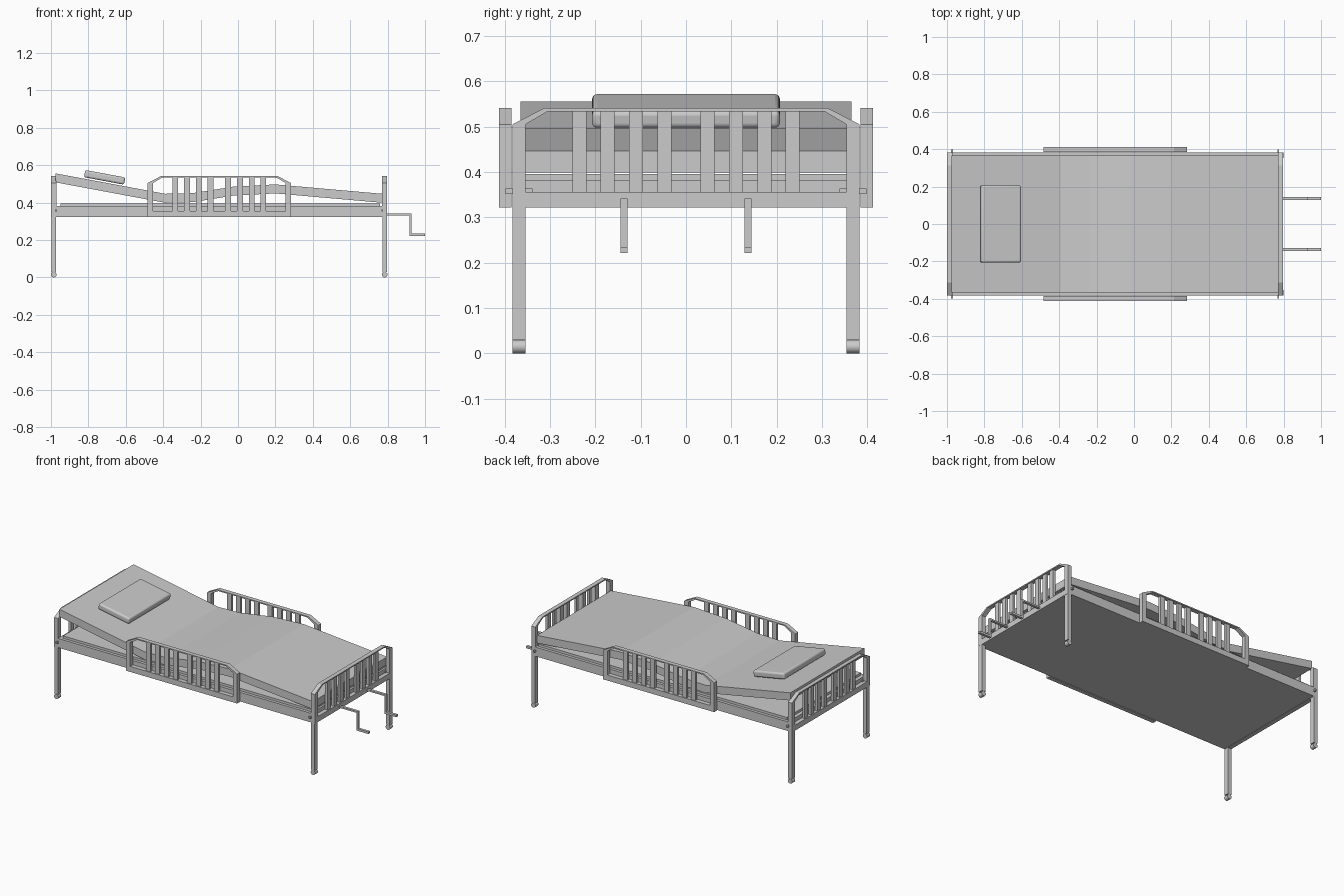
import bpy, bmesh, math
from mathutils import Matrix, Vector

cube = bpy.data.objects.get("Cube")
if cube:
    bpy.data.objects.remove(cube, do_unlink=True)

grey = bpy.data.materials.new("light grey")
grey.use_nodes = True
COLOUR = (0.6, 0.6, 0.6, 1)
grey.diffuse_color = COLOUR
grey.node_tree.nodes["Principled BSDF"].inputs["Base Color"].default_value = COLOUR


def finish(name, bm):
    bmesh.ops.recalc_face_normals(bm, faces=bm.faces)
    mesh = bpy.data.meshes.new(name)
    bm.to_mesh(mesh)
    bm.free()
    mesh.materials.append(grey)
    obj = bpy.data.objects.new(name, mesh)
    bpy.context.collection.objects.link(obj)
    return obj


def add_box(bm, lo, hi):
    lo, hi = Vector(lo), Vector(hi)
    size = hi - lo
    bmesh.ops.create_cube(bm, size=1, matrix=Matrix.Translation((lo + hi) / 2)
                          @ Matrix.Diagonal((*size, 1)))


def box(name, lo, hi):
    bm = bmesh.new()
    add_box(bm, lo, hi)
    return finish(name, bm)


def add_band(bm, upper, lower, depth):
    """Solid between two matching lines of (x, z) points, centred on y = 0."""
    rings = []
    for (ax, az), (bx, bz) in zip(upper, lower):
        corners = [(ax, -depth, az), (ax, depth, az), (bx, depth, bz), (bx, -depth, bz)]
        rings.append([bm.verts.new(c) for c in corners])
    for a, b in zip(rings, rings[1:]):
        for i in range(4):
            j = (i + 1) % 4
            bm.faces.new((a[i], a[j], b[j], b[i]))
    bm.faces.new(rings[0])
    bm.faces.new(rings[-1])


# Slatted guard with chamfered top, shared by both ends and both sides
HALF, THICK, BASE, PLATE, SHOULDER, TOP = 0.383, 0.0135, 0.322, 0.356, 0.505, 0.541


def guard(name, location, angle):
    bm = bmesh.new()
    outer = [(-HALF, PLATE), (-HALF, SHOULDER), (-0.313, TOP)]
    inner = [(-0.354, PLATE), (-0.354, SHOULDER), (-0.305, TOP - 0.007)]
    outer += [(-x, z) for x, z in reversed(outer)]
    inner += [(-x, z) for x, z in reversed(inner)]
    add_band(bm, outer, inner, THICK)
    add_box(bm, (-HALF, -THICK, BASE), (HALF, THICK, PLATE))
    for offset in (0.047, 0.11, 0.173, 0.235):
        for x in (-offset, offset):
            add_box(bm, (x - 0.0155, -0.008, PLATE), (x + 0.0155, 0.008, TOP - 0.006))
    obj = finish(name, bm)
    obj.location = location
    obj.rotation_euler.z = angle


HEAD_X, FOOT_X = -0.985, 0.784
guard("headboard", (HEAD_X, 0, 0), math.pi / 2)
guard("footboard", (FOOT_X, 0, 0), math.pi / 2)
guard("right_side_rail", (-0.1, -0.3985, 0), 0)
guard("left_side_rail", (-0.1, 0.3985, 0), 0)

# Legs, casters and corner pins
for end, x in (("head", HEAD_X), ("foot", FOOT_X)):
    for side, s in (("right", -1), ("left", 1)):
        y = s * 0.3685
        box(f"{end}_{side}_leg", (x - 0.0125, y - 0.0145, 0.03), (x + 0.0125, y + 0.0145, BASE))
        bm = bmesh.new()
        bmesh.ops.create_cone(bm, cap_ends=True, segments=20, radius1=0.015, radius2=0.015,
                              depth=0.029, matrix=Matrix.Translation((x, y, 0.015))
                              @ Matrix.Rotation(math.pi / 2, 4, "X"))
        caster = finish(f"{end}_{side}_caster", bm)
        bpy.context.view_layer.objects.active = caster
        caster.select_set(True)
        bpy.ops.object.shade_smooth_by_angle()
        caster.select_set(False)
        px = x + (0.011 if end == "head" else -0.013)
        box(f"{end}_{side}_pin", (px - 0.005, y - 0.03, 0.352), (px + 0.005, y + 0.03, 0.364))

# Bed frame and raised deck
box("bed_frame", (-0.973, -HALF, BASE + 0.002), (0.772, HALF, 0.381))
box("bed_deck", (-0.95, -0.365, 0.381), (0.76, 0.365, 0.396))

# Mattress bent at the hips and the knees
spine = [(-0.975, 0.556), (-0.39, 0.447), (-0.24, 0.451), (-0.02, 0.486), (0.2, 0.497), (0.772, 0.447)]
bm = bmesh.new()
add_band(bm, spine, [(x, z - 0.048) for x, z in spine], 0.365)
finish("mattress", bm)

# Pillow lying on the raised back section
pillow = box("pillow", (-0.109, -0.207, -0.0195), (0.109, 0.207, 0.0195))
pillow.location = (-0.713, 0, 0.535)
pillow.rotation_euler.y = math.radians(10.5)
bevel = pillow.modifiers.new("soft edges", "BEVEL")
bevel.width, bevel.segments = 0.011, 4
bpy.context.view_layer.objects.active = pillow
pillow.select_set(True)
bpy.ops.object.shade_smooth_by_angle()
pillow.select_set(False)

# Two cranks at the foot end
for side, y in (("right", -0.137), ("left", 0.137)):
    bm = bmesh.new()
    a, b = y - 0.008, y + 0.008
    add_box(bm, (0.77, a, 0.332), (0.928, b, 0.342))
    add_box(bm, (0.918, a, 0.222), (0.928, b, 0.342))
    add_box(bm, (0.918, a, 0.222), (1.0, b, 0.235))
    finish(f"{side}_crank", bm)
